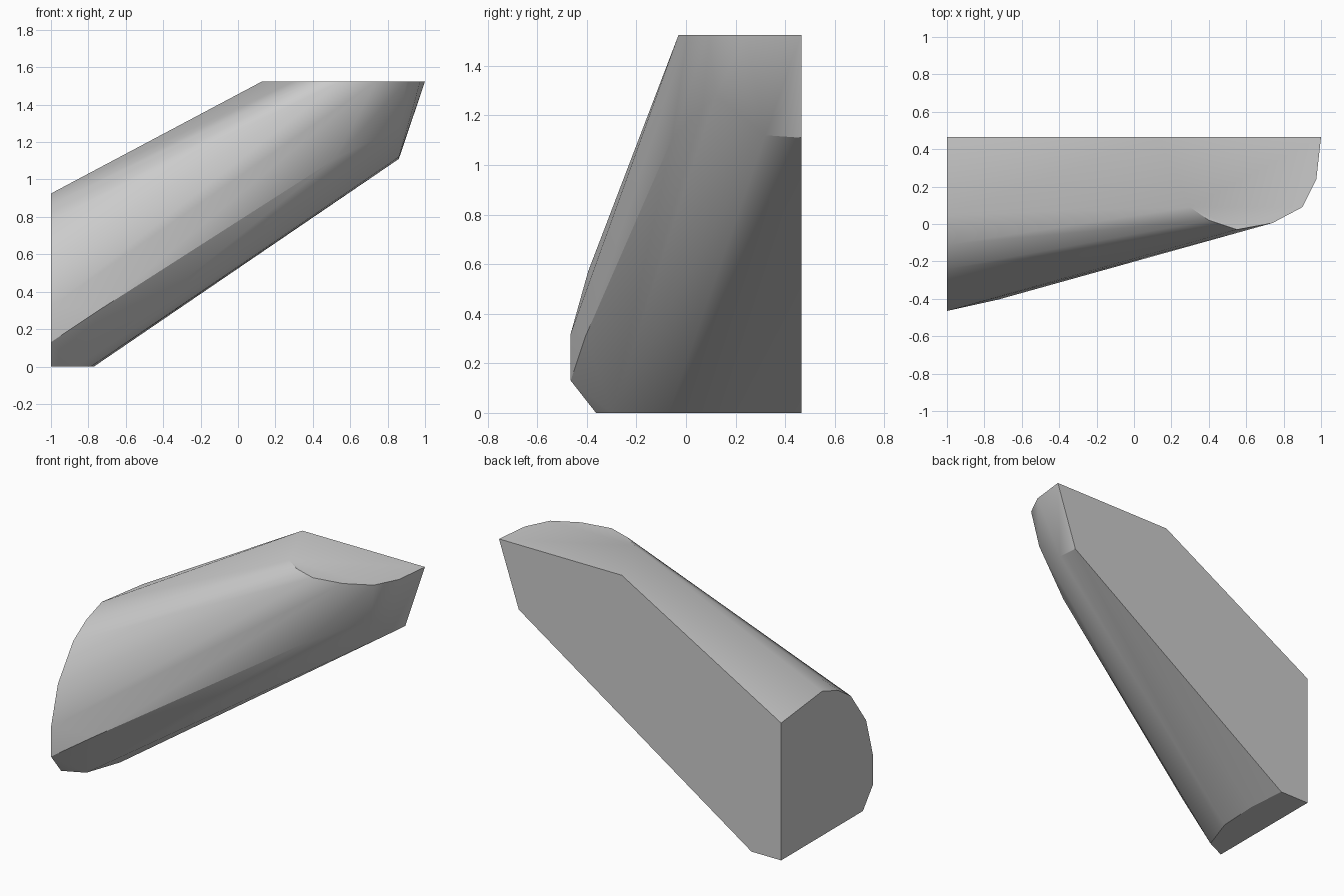
import bpy
import bmesh
from mathutils import Vector

# Remove the default object
default_cube = bpy.data.objects.get("Cube")
if default_cube:
    bpy.data.objects.remove(default_cube, do_unlink=True)

BACK = 0.465
HEIGHT = 1.525

# Rounded outline of the upright end, as (y, z)
end_outline = [(BACK, 0), (BACK, 0.88), (0.05, 0.925), (-0.11, 0.87), (-0.24, 0.785),
               (-0.395, 0.57), (-0.465, 0.32), (-0.465, 0.13), (-0.363, 0)]
# Rounded outline of the flat top, as (x, y)
top_outline = [(0.13, BACK), (0.25, 0.2), (0.3, 0.09), (0.4, 0.02), (0.55, -0.03),
               (0.74, 0.005), (0.9, 0.09), (0.975, 0.24), (1, BACK)]
# Rounded outline of the small base, as (x, y)
base_outline = [(-0.79, BACK), (-0.77, 0.2), (-0.785, -0.07), (-0.865, -0.3)]
# Lower rim of the slanted tip and the ridge running along the flank
tip_rim = [(0.86, BACK, 1.11), (0.86, 0.32, 1.12), (0.86, 0.12, 1.28)]
flank_ridge = [(-0.73, -0.405, 0.31), (0.52, -0.055, 1.11)]

corners = [Vector((-1, y, z)) for y, z in end_outline]
corners += [Vector((x, y, HEIGHT)) for x, y in top_outline]
corners += [Vector((x, y, 0)) for x, y in base_outline]
corners += [Vector(p) for p in tip_rim + flank_ridge]


def stretched_skin(name, points, material):
    """Skin a set of outlines with one closed convex surface."""
    bm = bmesh.new()
    for point in points:
        bm.verts.new(point)
    result = bmesh.ops.convex_hull(bm, input=bm.verts[:])
    unused = {v for v in result["geom_interior"] + result["geom_unused"]
              if isinstance(v, bmesh.types.BMVert)}
    bmesh.ops.delete(bm, geom=list(unused), context="VERTS")
    # Merge the triangles of the flat caps
    bmesh.ops.dissolve_limit(bm, angle_limit=0.01, verts=bm.verts[:], edges=bm.edges[:])
    bmesh.ops.recalc_face_normals(bm, faces=bm.faces[:])
    mesh = bpy.data.meshes.new(name)
    bm.to_mesh(mesh)
    bm.free()
    mesh.materials.append(material)
    obj = bpy.data.objects.new(name, mesh)
    bpy.context.scene.collection.objects.link(obj)
    return obj


# Plain grey material
grey = bpy.data.materials.new("plain_grey")
grey.use_nodes = True
colour = (0.6, 0.6, 0.6, 1)
grey.diffuse_color = colour
grey.node_tree.nodes["Principled BSDF"].inputs["Base Color"].default_value = colour

# Slanted half-round block with crisp cap edges
block = stretched_skin("slanted_block", corners, grey)
bpy.ops.object.select_all(action="DESELECT")
block.select_set(True)
bpy.context.view_layer.objects.active = block
bpy.ops.object.shade_smooth_by_angle(angle=0.55)
